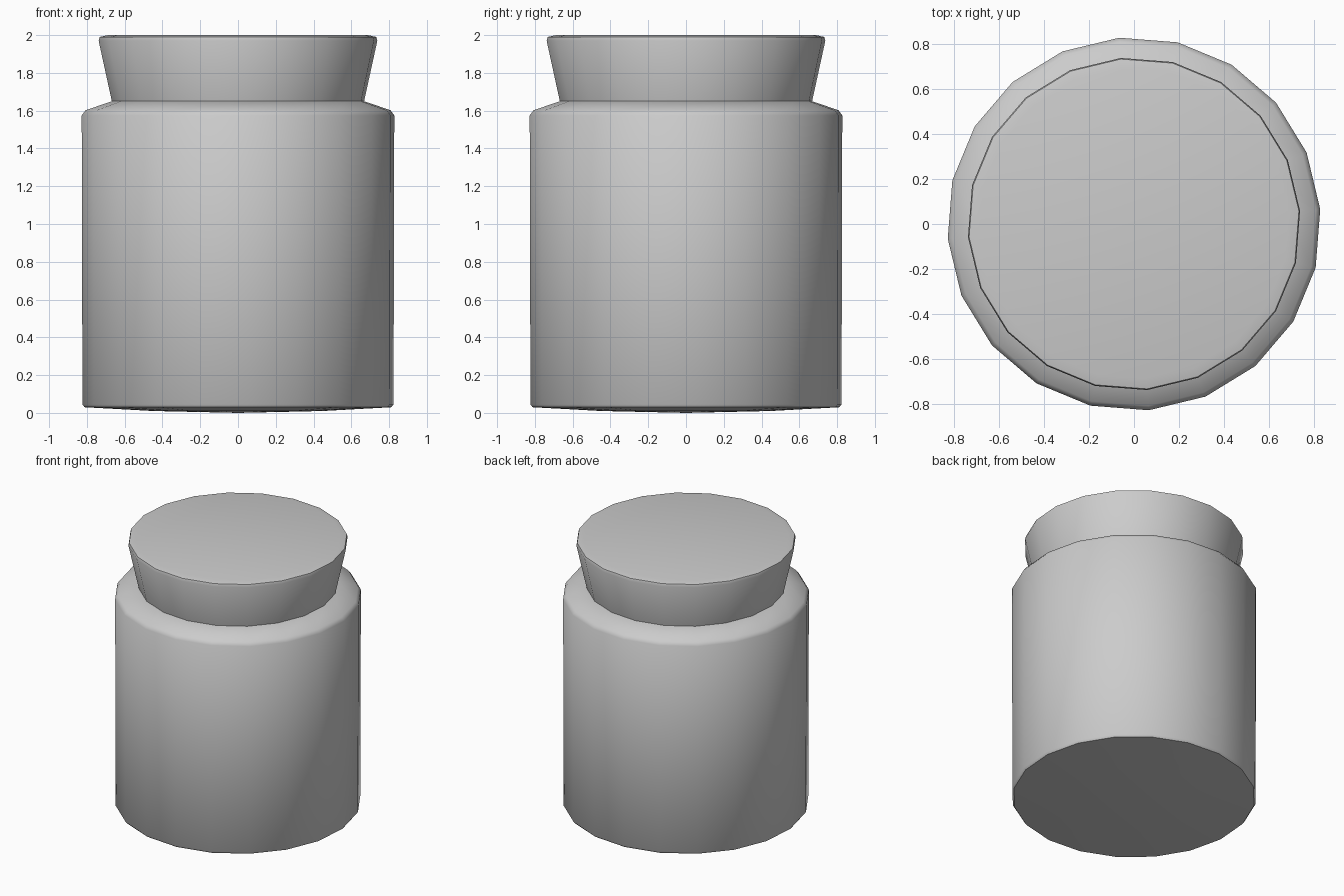
import bpy
import bmesh
from math import cos, sin, tau, radians

cube = bpy.data.objects.get("Cube")
if cube:
    bpy.data.objects.remove(cube, do_unlink=True)

SIDES = 20
TURN = radians(4.5)

grey = bpy.data.materials.new("plain grey")
grey.use_nodes = True
colour = (0.6, 0.6, 0.6, 1)
grey.diffuse_color = colour
grey.node_tree.nodes["Principled BSDF"].inputs["Base Color"].default_value = colour


def lathe(name, profile):
    """Spin (radius, height) points, listed bottom to top, into a closed solid."""
    bm = bmesh.new()
    rings = []
    for r, z in profile:
        if r == 0:
            rings.append([bm.verts.new((0, 0, z))] * SIDES)
        else:
            rings.append([bm.verts.new((r * cos(TURN + tau * i / SIDES),
                                        r * sin(TURN + tau * i / SIDES), z))
                          for i in range(SIDES)])
    for low, high in zip(rings, rings[1:]):
        for i in range(SIDES):
            j = (i + 1) % SIDES
            corners = [low[i], low[j], high[j], high[i]]
            bm.faces.new(list(dict.fromkeys(corners)))
    bmesh.ops.recalc_face_normals(bm, faces=bm.faces)
    mesh = bpy.data.meshes.new(name)
    bm.to_mesh(mesh)
    bm.free()
    mesh.materials.append(grey)
    obj = bpy.data.objects.new(name, mesh)
    bpy.context.collection.objects.link(obj)
    bpy.ops.object.select_all(action="DESELECT")
    obj.select_set(True)
    bpy.context.view_layer.objects.active = obj
    bpy.ops.object.shade_smooth_by_angle(angle=radians(50))
    return obj


# Jar with a shallow domed base, straight wall and sloping shoulder
lathe("jar_body", [(0, 0), (0.45, 0.01), (0.815, 0.03), (0.826, 0.045),
                   (0.83, 1.575), (0.81, 1.602), (0.67, 1.65), (0, 1.65)])

# Flared stopper with a softened top rim
lathe("stopper", [(0, 1.6), (0.658, 1.6), (0.67, 1.65), (0.74, 1.97),
                  (0.735, 1.99), (0.69, 2.0), (0, 2.0)])
